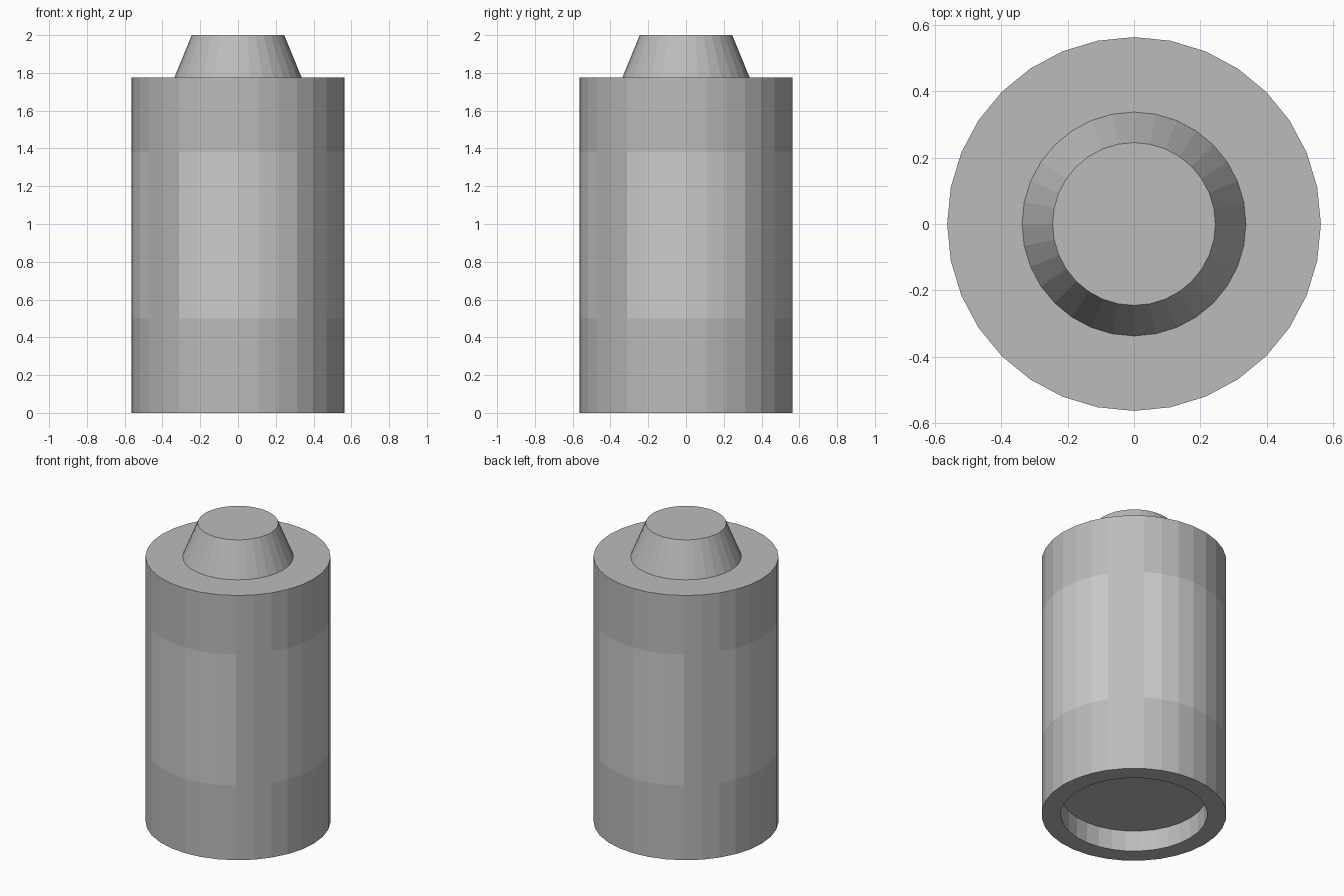
import bpy, bmesh
from math import sin, cos, tau

if "Cube" in bpy.data.objects:
    bpy.data.objects.remove(bpy.data.objects["Cube"])

SIDES = 32
R = 0.5625
PANEL_LOW, PANEL_TOP = 0.50, 1.38


def grey(name, v):
    mat = bpy.data.materials.new(name)
    mat.diffuse_color = (v, v, v, 1)
    mat.use_nodes = True
    mat.node_tree.nodes["Principled BSDF"].inputs["Base Color"].default_value = mat.diffuse_color
    return mat


def lathe(name, profile, materials=()):
    """Revolve (radius, z) points about z and cap both ends."""
    bm = bmesh.new()
    rings = [[bm.verts.new((r * cos(tau * i / SIDES), r * sin(tau * i / SIDES), z))
              for i in range(SIDES)] for r, z in profile]
    for a, b in zip(rings, rings[1:]):
        for i in range(SIDES):
            j = (i + 1) % SIDES
            bm.faces.new((a[i], a[j], b[j], b[i]))
    bm.faces.new(rings[0])
    bm.faces.new(rings[-1])
    bmesh.ops.recalc_face_normals(bm, faces=bm.faces)
    # side panels: six facets centred on each of the four directions
    if materials:
        for i, f in enumerate(bm.faces):
            z = f.calc_center_median().z
            if PANEL_LOW < z < PANEL_TOP and abs(f.normal.z) < 0.1:
                if (i % SIDES + 3) % 8 < 6:
                    f.material_index = 1
    me = bpy.data.meshes.new(name)
    bm.to_mesh(me)
    bm.free()
    for m in materials:
        me.materials.append(m)
    ob = bpy.data.objects.new(name, me)
    bpy.context.collection.objects.link(ob)
    return ob


body_grey = grey("body_grey", 0.5)
panel_grey = grey("panel_grey", 0.8)

# canister body with recessed underside and light side panels
lathe("canister_body",
      [(0.445, 0.14), (0.445, 0), (R, 0), (R, PANEL_LOW), (R, PANEL_TOP),
       (R, 1.775), (0.337, 1.775)], (body_grey, panel_grey))

# tapered cap
cap = lathe("tapered_cap", [(0.337, 1.775), (0.245, 2.0)])
cap.data.materials.append(body_grey)
